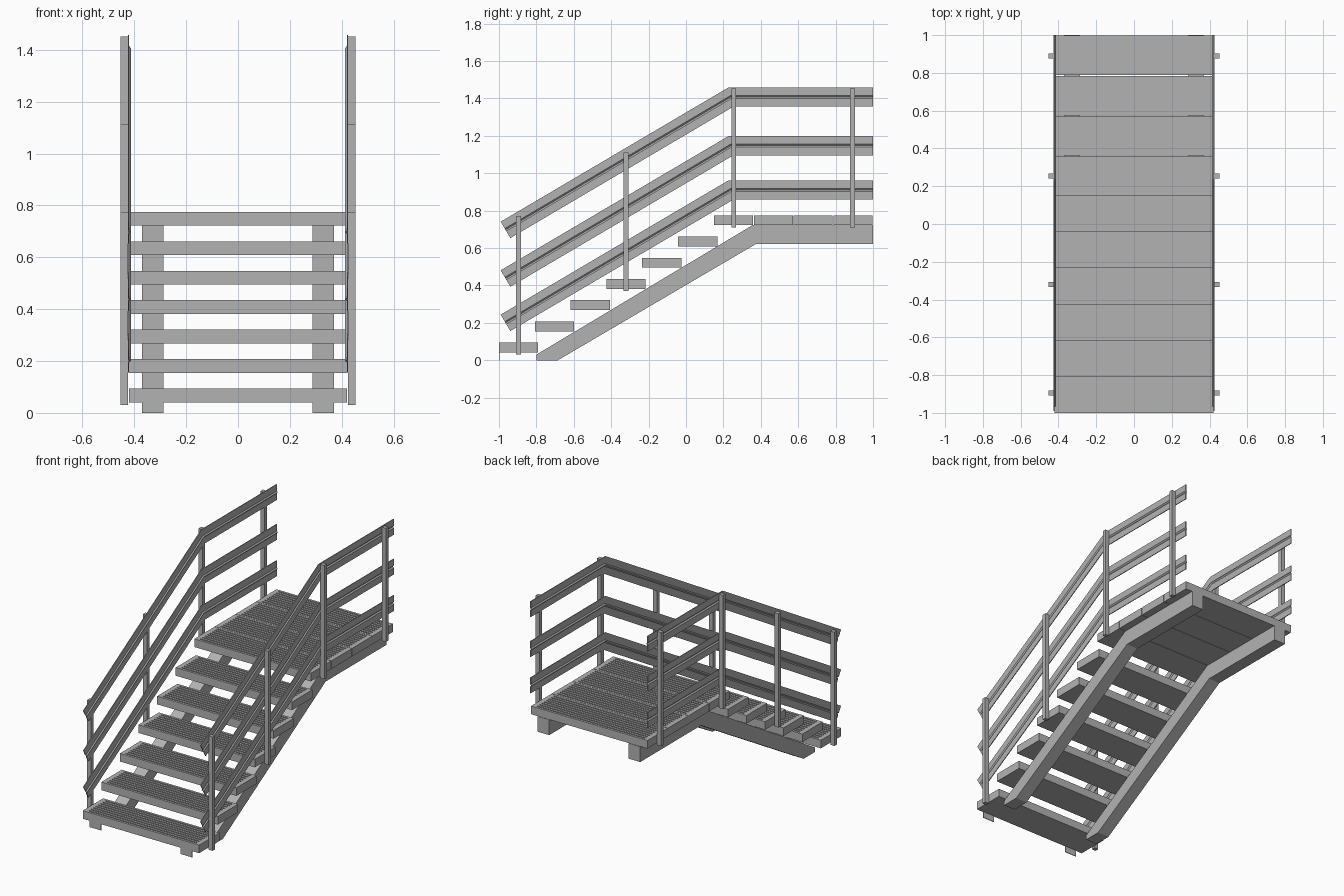
import bpy
import bmesh
from mathutils import Vector

cube = bpy.data.objects.get("Cube")
if cube:
    bpy.data.objects.remove(cube, do_unlink=True)

steel = bpy.data.materials.new("galvanised grey")
steel.use_nodes = True
GREY = (0.45, 0.45, 0.45, 1)
steel.diffuse_color = GREY
steel.node_tree.nodes["Principled BSDF"].inputs["Base Color"].default_value = GREY


def finish(name, bm):
    bmesh.ops.recalc_face_normals(bm, faces=bm.faces)
    mesh = bpy.data.meshes.new(name)
    bm.to_mesh(mesh)
    bm.free()
    mesh.materials.append(steel)
    obj = bpy.data.objects.new(name, mesh)
    bpy.context.collection.objects.link(obj)
    return obj


def add_box(bm, x, y, z):
    """Box from (min, max) pairs."""
    verts = bmesh.ops.create_cube(bm, size=1)["verts"]
    for v in verts:
        v.co = [(a + b) / 2 + c * (b - a) for (a, b), c in zip((x, y, z), v.co)]


def add_loft(bm, sections):
    """Solid through a list of matching closed cross-sections."""
    rings = [[bm.verts.new(p) for p in s] for s in sections]
    n = len(rings[0])
    for a, b in zip(rings, rings[1:]):
        for i in range(n):
            j = (i + 1) % n
            bm.faces.new((a[i], a[j], b[j], b[i]))
    bm.faces.new(rings[0])
    bm.faces.new(rings[-1])


# Grooved planks: six steps and four landing boards
HALF, THICK, GROOVE, RIDGES = 0.42, 0.053, 0.006, 9


def plank(name, y0, y1, top):
    bm = bmesh.new()
    deck = top - GROOVE
    add_box(bm, (-HALF, HALF), (y0, y1), (top - THICK, deck))
    for s in (-1, 1):
        add_box(bm, sorted((s * 0.39, s * HALF)), (y0, y1), (deck, top))
    pitch = (y1 - y0 + 0.009) / RIDGES
    for i in range(RIDGES):
        start = y0 + i * pitch
        add_box(bm, (-0.39, 0.39), (start, start + pitch - 0.009), (deck, top))
    finish(name, bm)


for i in range(6):
    front = -1 + 0.1915 * i
    plank(f"step_{i + 1}", front, front + 0.21, 0.094 + 0.1135 * i)
for i in range(4):
    front = 0.15 + 0.2125 * i
    plank(f"landing_board_{i + 1}", front, front + 0.2095, 0.775)

# Bent stringers below the planks
side_profile = [(-0.8, 0), (-0.685, 0), (0.375, 0.622), (1, 0.622),
                (1, 0.722), (0.355, 0.722), (-0.8, 0.03)]
# Rails: folded sheet section as (x, height across the rail)
section = [(0.425, -0.051), (0.425, -0.008), (0.418, 0), (0.425, 0.008), (0.425, 0.051),
           (0.42, 0.051), (0.42, 0.008), (0.413, 0), (0.42, -0.008), (0.42, -0.051)]
posts = [(-0.895, 0.03), (-0.32, 0.37), (0.255, 0.71), (0.89, 0.71)]

for side, s in (("left", 1), ("right", -1)):
    bm = bmesh.new()
    add_loft(bm, [[(s * x, y, z) for y, z in side_profile] for x in (0.287, 0.37)])
    finish(f"{side}_stringer", bm)

    # Thin foot plate below the first step
    bm = bmesh.new()
    add_box(bm, sorted((s * 0.287, s * 0.37)), (-1, -0.996), (0, 0.042))
    finish(f"{side}_foot_plate", bm)

    # Handrail, middle rail and lower rail, mitred at the bend
    for name, z in (("handrail", 1.407), ("middle_rail", 1.147), ("lower_rail", 0.91)):
        path = [Vector((-0.965, z - 0.71)), Vector((0.24, z)), Vector((1, z))]
        slope = (path[1] - path[0]).normalized()
        up = Vector((-slope.y, slope.x))
        flat = Vector((0, 1))
        mitre = (up + flat).normalized()
        mitre /= mitre.dot(flat)
        bm = bmesh.new()
        add_loft(bm, [[(s * x, p.x + d.x * h, p.y + d.y * h) for x, h in section]
                      for p, d in zip(path, (up, mitre, flat))])
        finish(f"{side}_{name}", bm)

    # Upright posts outside the rails
    for i, (y, z) in enumerate(posts):
        bm = bmesh.new()
        add_box(bm, sorted((s * 0.424, s * 0.453)), (y - 0.013, y + 0.013), (z, z + 0.742))
        finish(f"{side}_post_{i + 1}", bm)
